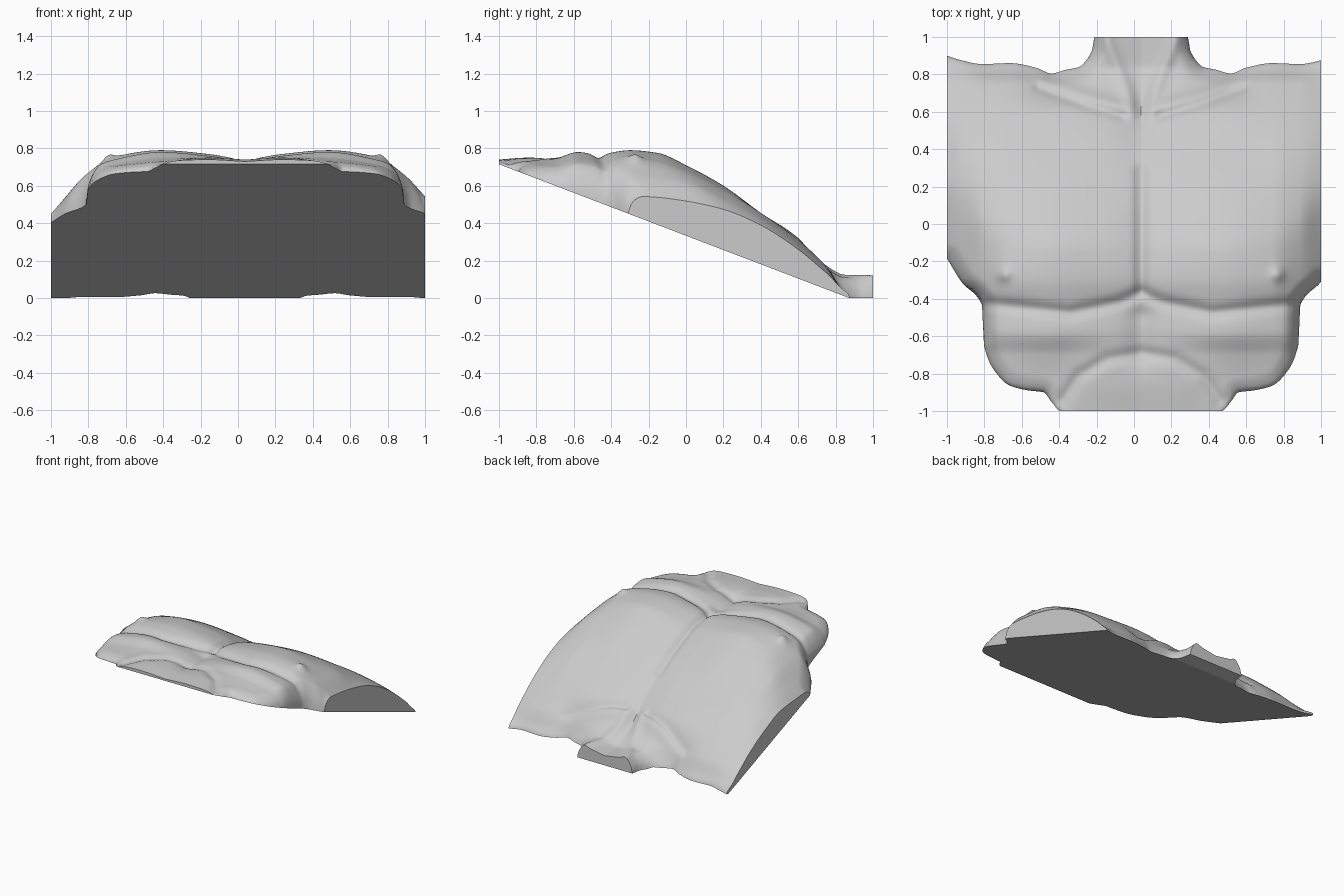
import bpy, bmesh, math
from mathutils import Vector, kdtree

if "Cube" in bpy.data.objects:
    bpy.data.objects.remove(bpy.data.objects["Cube"], do_unlink=True)

MID = 0.038          # the breastbone sits slightly off centre
COLUMNS, ROWS = 170, 150


def curve(knots, values, x):
    """Smooth monotone interpolation through a few points."""
    if x <= knots[0]:
        return values[0]
    if x >= knots[-1]:
        return values[-1]
    last = len(knots) - 2

    def slope(k):
        return (values[k + 1] - values[k]) / (knots[k + 1] - knots[k])

    def tangent(k):
        if k == 0 or k > last:
            return slope(min(k, last))
        a, b = slope(k - 1), slope(k)
        return 0 if a * b <= 0 else 2 * a * b / (a + b)

    i = max(k for k in range(last + 1) if knots[k] <= x)
    w = knots[i + 1] - knots[i]
    t = (x - knots[i]) / w
    u = 1 - t
    return (values[i] * u * u * (1 + 2 * t) + values[i + 1] * t * t * (1 + 2 * u)
            + w * t * u * (tangent(i) * u - tangent(i + 1) * t))


def bell(d, width):
    return math.exp(-(d / width) ** 2)


def along(path, s, y, width):
    """Soft weight around a line drawn on the body."""
    p = Vector((s, y))
    best = 9
    for a, b in zip(path, path[1:]):
        a, b = Vector(a), Vector(b)
        t = max(0, min(1, (p - a).dot(b - a) / (b - a).length_squared))
        best = min(best, (p - a.lerp(b, t)).length)
    return bell(best, width)


# Outline of the slab, as distance from the midline against y
waist = [(0, -1), (.43, -1), (.48, -.95), (.52, -.9), (.6, -.89), (.7, -.865), (.78, -.79),
         (.84, -.65), (.852, -.43), (.96, -.31), (1.04, -.18)]
shoulder = [(0, 1), (.25, 1), (.262, .93), (.29, .88), (.33, .84), (.4, .825), (.48, .805),
            (.56, .835), (.7, .86), (.85, .855), (.96, .875), (1.04, .9)]

# Body heights in hundredths: rows run from belly to neck, columns outwards
across = [0, .2, .45, .7, .85, .96, 1.04]
heights = {
    -1: (73, 74, 73, 70, 66, 60, 50),
    -.85: (74, 75, 73, 70, 66, 60, 50),
    -.7: (73, 75, 74.5, 71, 66, 60, 50),
    -.58: (73, 76, 78, 74, 68, 60, 50),
    -.47: (72, 75, 77, 73, 66, 56, 46),
    -.3: (73.5, 77, 79, 75.5, 66, 55, 45),
    -.15: (71, 75, 77.5, 73, 64.5, 54, 45),
    0: (65, 69, 71, 68, 62, 52, 44),
    .2: (55, 58, 60, 58, 53.5, 47.5, 42),
    .4: (41, 44.5, 45.5, 45.5, 43, 39, 34),
    .6: (25, 30, 32, 31, 29, 26, 23),
    .75: (15, 16, 13, 17, 16, 13.5, 12),
    .85: (9, 11, 3, 5, 5, 5, 5),
    1: (8, 10.5, 3, 3, 3, 3, 3),
}

# Lines of the anatomy on one half, mirrored by the distance from the midline
chest_fold = [(0, -.37), (.12, -.42), (.38, -.475), (.6, -.45), (.8, -.43)]
belly_arc = [(0, -.69), (.18, -.72), (.33, -.81), (.42, -.94)]
collar_groove = [(.1, .58), (.3, .635), (.55, .73)]
collar_ridge = [(.08, .62), (.3, .69), (.52, .765)]
neck_cord = [(.04, .6), (.1, .78), (.19, 1)]
breastbone = [(0, -.35), (0, .28)]
navel_line = [(0, -.68), (0, -.5)]


def underside(y):
    return max(0, .333 - .382 * y)


def relief(s, y):
    z = -.022 * along(breastbone, s, y, .035) - .02 * along(navel_line, s, y, .07)
    z -= .022 * along(chest_fold, s, y, .035)
    z -= .016 * along(belly_arc, s, y, .035)
    z += .022 * bell(math.hypot(s - .73, y + .27), .035)
    if y > .4:
        z += .016 * along(collar_ridge, s, y, .035) - .018 * along(collar_groove, s, y, .025)
        z += .018 * along(neck_cord, s, y, .035) - .015 * bell(s, .05) * bell(y - .68, .12)
    return z


# Column positions, with extra ones on the outline corners
xs = {round(-1 + 2 * i / COLUMNS, 4) for i in range(COLUMNS + 1)}
for s, _ in waist + shoulder:
    xs |= {round(x, 4) for x in (MID - s, MID + s) if abs(x) < 1}
xs = sorted(xs)
ys = sorted([-1 + 2 * j / ROWS for j in range(ROWS + 1)] + [.333 / .382])
low = [curve(*zip(*waist), abs(x - MID)) for x in xs]
high = [curve(*zip(*shoulder), abs(x - MID)) for x in xs]

# Points along the uncut rim, used to round the surface down to the underside
rim = []
for edge in (low, high):
    for i in range(len(xs) - 1):
        a, b = Vector((xs[i], edge[i], 0)), Vector((xs[i + 1], edge[i + 1], 0))
        if abs(a.y) > .999 and abs(b.y) > .999:
            continue
        steps = 1 + int((b - a).length / .004)
        rim += [a.lerp(b, k / steps) for k in range(steps + 1)]
tree = kdtree.KDTree(len(rim))
for i, p in enumerate(rim):
    tree.insert(p, i)
tree.balance()

bm = bmesh.new()
top, bottom = [], []
for x, lo, hi in zip(xs, low, high):
    s = abs(x - MID)
    profile = [curve(across, row, s) / 100 for row in heights.values()]
    knots = list(heights)
    upper, lower = [], []
    for y in ys:
        y = max(lo, min(hi, y))
        floor = underside(y)
        t = min(1, tree.find((x, y, 0))[2] / .085)
        body = max(.012, curve(knots, profile, y) + relief(s, y) - floor)
        z = floor + body * math.sqrt(max(0, 1 - (1 - t) ** 2))
        upper.append(bm.verts.new((x, y, z)))
        lower.append(bm.verts.new((x, y, floor)))
    top.append(upper)
    bottom.append(lower)

# Skin, underside and the flat cut walls
for i in range(len(xs) - 1):
    for j in range(len(ys) - 1):
        bm.faces.new((top[i][j], top[i + 1][j], top[i + 1][j + 1], top[i][j + 1]))
        bm.faces.new((bottom[i][j], bottom[i][j + 1], bottom[i + 1][j + 1], bottom[i + 1][j]))
    bm.faces.new((bottom[i][0], bottom[i + 1][0], top[i + 1][0], top[i][0]))
    bm.faces.new((top[i][-1], top[i + 1][-1], bottom[i + 1][-1], bottom[i][-1]))
for j in range(len(ys) - 1):
    bm.faces.new((top[0][j], top[0][j + 1], bottom[0][j + 1], bottom[0][j]))
    bm.faces.new((bottom[-1][j], bottom[-1][j + 1], top[-1][j + 1], top[-1][j]))
bmesh.ops.remove_doubles(bm, verts=bm.verts, dist=.0001)

mesh = bpy.data.meshes.new("torso_relief")
bm.to_mesh(mesh)
bm.free()
torso = bpy.data.objects.new("torso_relief", mesh)
bpy.context.collection.objects.link(torso)

grey = bpy.data.materials.new("plain_grey")
grey.use_nodes = True
colour = (.6, .6, .6, 1)
grey.diffuse_color = colour
grey.node_tree.nodes["Principled BSDF"].inputs["Base Color"].default_value = colour
mesh.materials.append(grey)

bpy.context.view_layer.objects.active = torso
torso.select_set(True)
bpy.ops.object.shade_smooth_by_angle(angle=math.radians(40))
